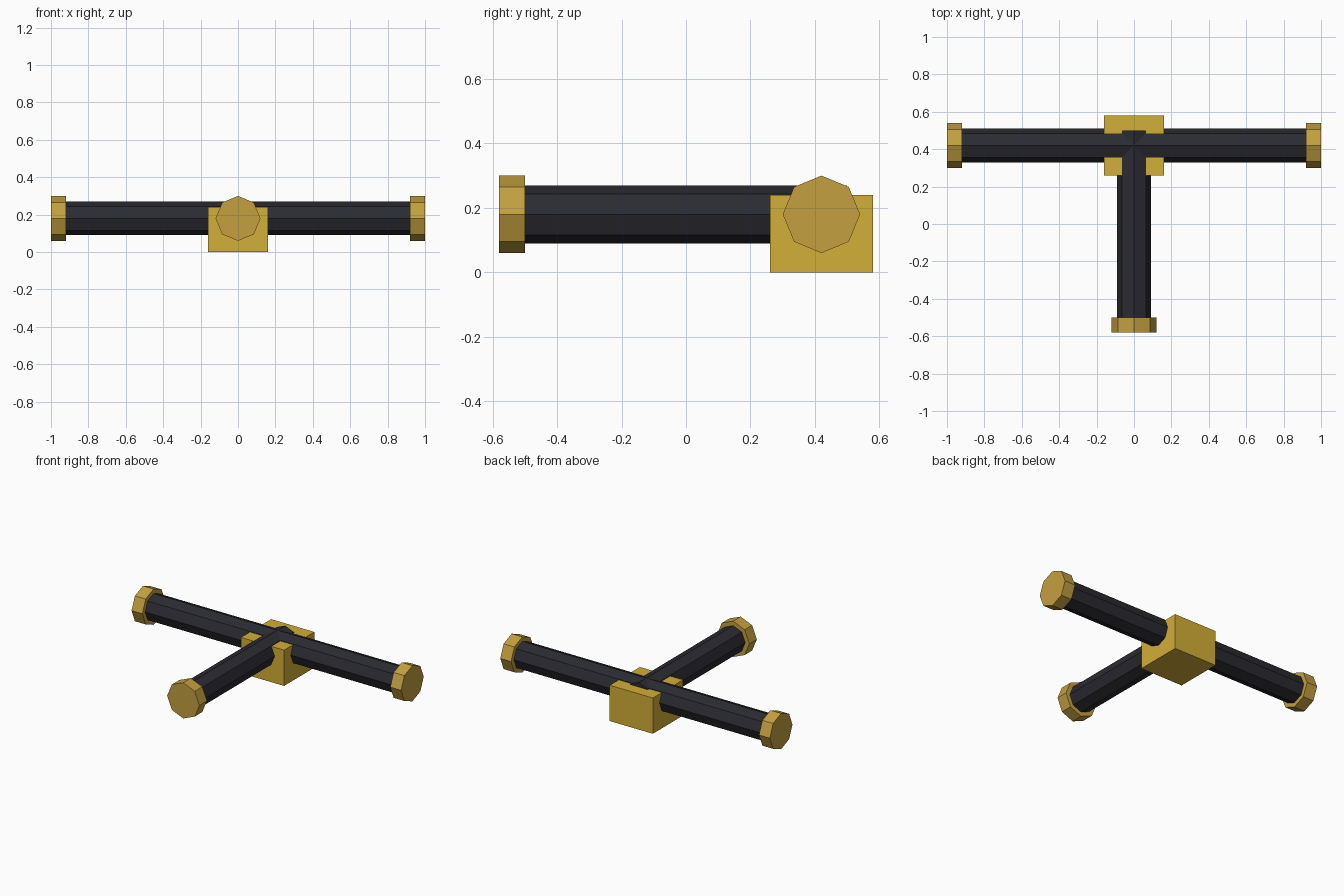
import bpy
from math import pi
from mathutils import Matrix

cube = bpy.data.objects.get("Cube")
if cube:
    bpy.data.objects.remove(cube, do_unlink=True)


def material(name, colour):
    mat = bpy.data.materials.new(name)
    mat.use_nodes = True
    mat.diffuse_color = (*colour, 1)
    mat.node_tree.nodes["Principled BSDF"].inputs["Base Color"].default_value = (*colour, 1)
    return mat


GOLD = material("bright gold", (0.65, 0.425, 0.038))
BRASS = material("brass", (0.55, 0.35, 0.05))
DARK = material("charcoal", (0.024, 0.024, 0.032))

AXIS_Z = 0.18   # height of the pipe centre lines
CROSS_Y = 0.42  # where the pipes meet


def octagon_bar(name, axis, start, end, radius, mat):
    """Eight-sided bar along x or y, with a corner pointing straight up."""
    mid = (start + end) / 2
    bpy.ops.mesh.primitive_cylinder_add(vertices=8, radius=radius, depth=end - start)
    bar = bpy.context.object
    bar.name = name
    turn = Matrix.Rotation(pi / 2, 4, "Y" if axis == "x" else "X")
    bar.data.transform(turn)
    bar.location = (mid, CROSS_Y, AXIS_Z) if axis == "x" else (0, mid, AXIS_Z)
    bar.data.materials.append(mat)
    return bar


# Central joint block
bpy.ops.mesh.primitive_cube_add(size=1, location=(0, CROSS_Y, 0.12))
block = bpy.context.object
block.name = "joint_block"
block.data.transform(Matrix.Diagonal((0.32, 0.32, 0.24, 1)))
block.data.materials.append(GOLD)

# Pipes
octagon_bar("cross_pipe", "x", -0.96, 0.96, 0.09, DARK)
octagon_bar("front_pipe", "y", -0.54, 0.50, 0.09, DARK)

# End caps
octagon_bar("right_cap", "x", -1.0, -0.92, 0.12, BRASS)
octagon_bar("left_cap", "x", 0.92, 1.0, 0.12, BRASS)
octagon_bar("front_cap", "y", -0.58, -0.50, 0.12, BRASS)
